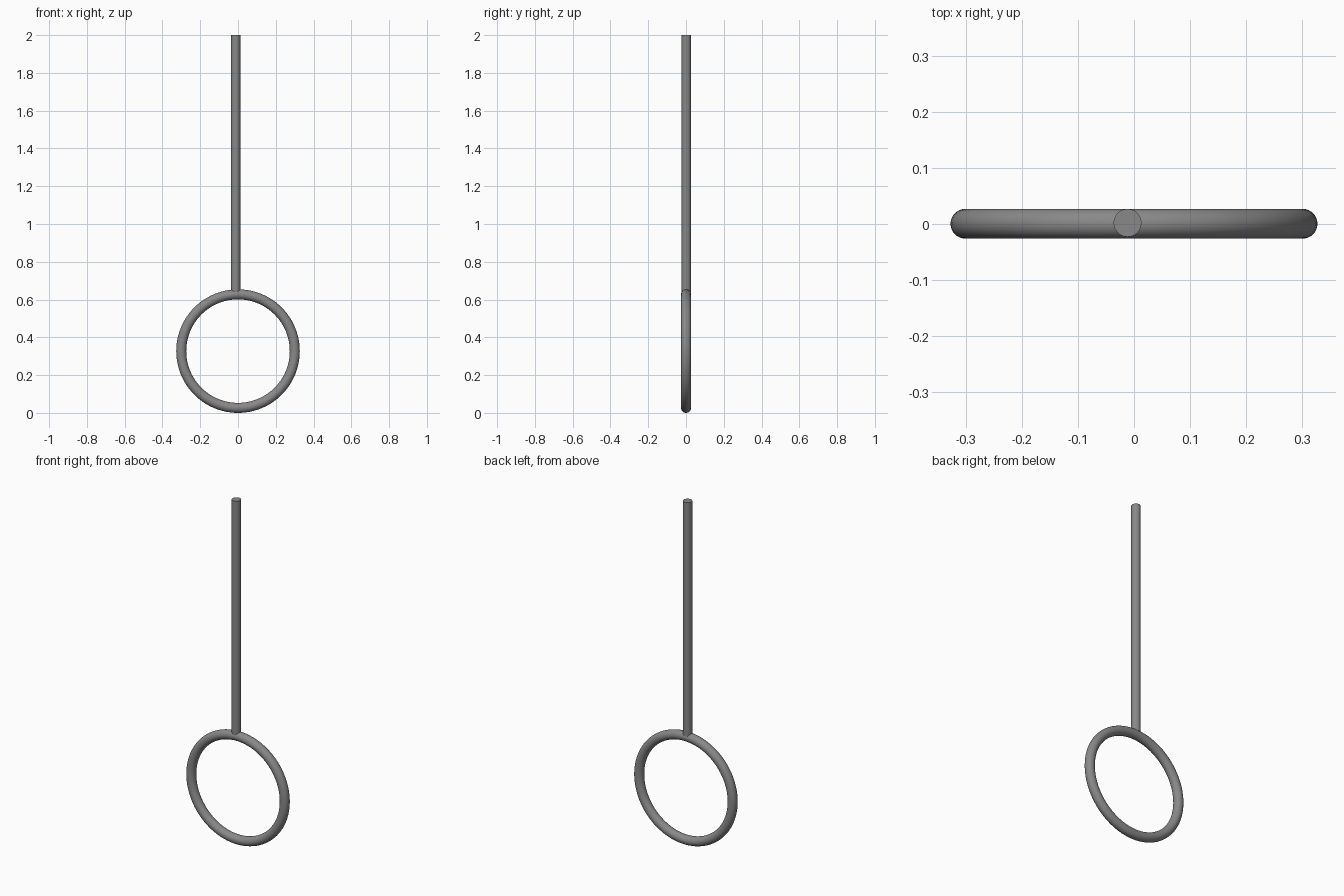
import bpy
import math

if "Cube" in bpy.data.objects:
    bpy.data.objects.remove(bpy.data.objects["Cube"])

ROD_R = 0.0248
ROD_BOTTOM, ROD_TOP = 0.64, 2.0
RING_MAJOR, RING_MINOR = 0.3005, 0.0265

# dark grey metal
dark = bpy.data.materials.new("dark_grey")
dark.diffuse_color = (0.25, 0.25, 0.25, 1)
dark.use_nodes = True
dark.node_tree.nodes["Principled BSDF"].inputs["Base Color"].default_value = dark.diffuse_color

# upright ring
bpy.ops.mesh.primitive_torus_add(
    major_radius=RING_MAJOR, minor_radius=RING_MINOR,
    major_segments=96, minor_segments=32,
    location=(0, 0.0005, RING_MAJOR + RING_MINOR),
    rotation=(math.pi / 2, 0, 0))
ring = bpy.context.object
ring.name = "ring"
bpy.ops.object.shade_smooth()

# straight handle rod, slightly off the ring's centre
bpy.ops.mesh.primitive_cylinder_add(
    vertices=48, radius=ROD_R, depth=ROD_TOP - ROD_BOTTOM,
    location=(-0.0115, 0.002, (ROD_TOP + ROD_BOTTOM) / 2))
rod = bpy.context.object
rod.name = "handle_rod"
bpy.ops.object.shade_smooth_by_angle(angle=math.radians(40))

for part in (ring, rod):
    part.data.materials.append(dark)
